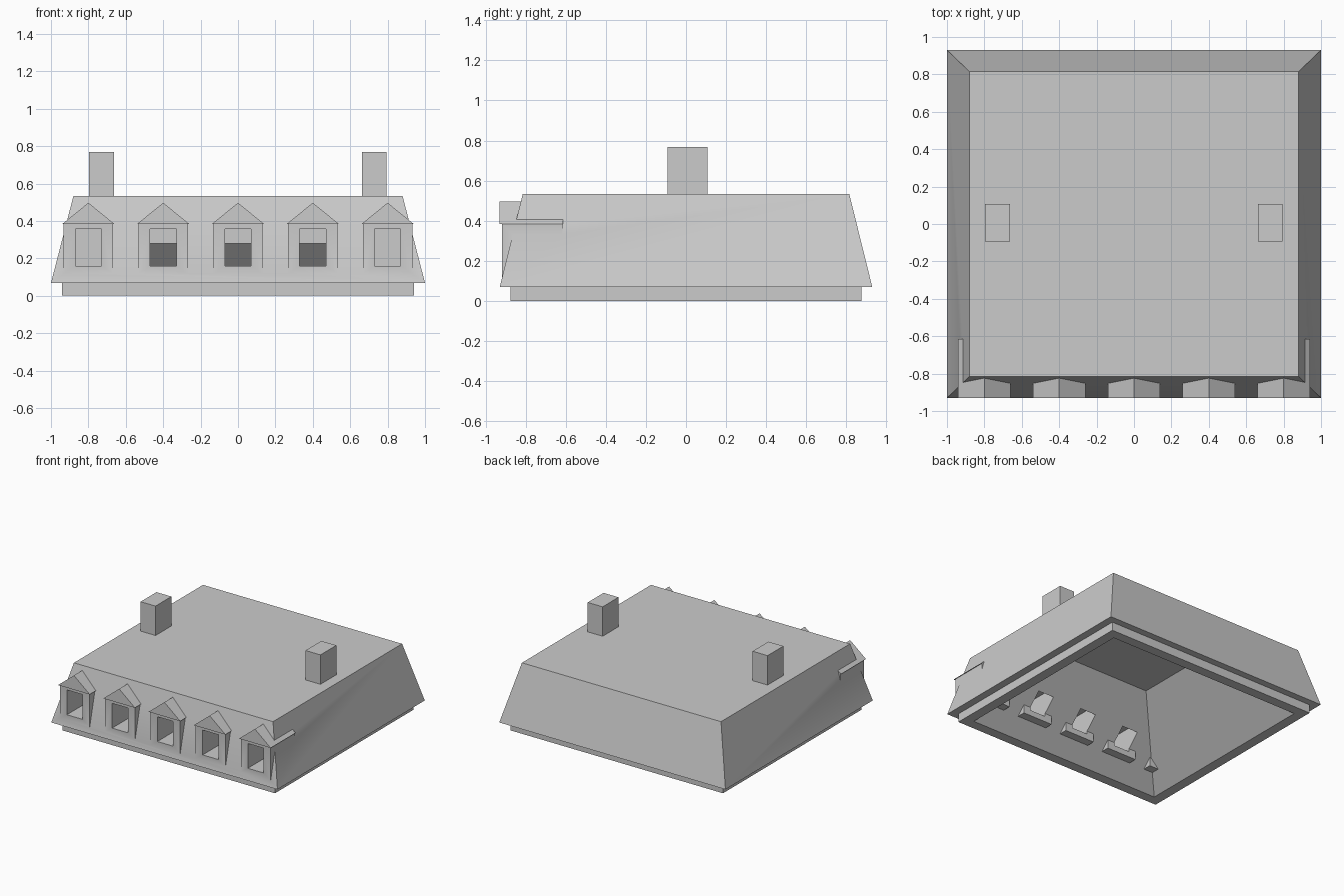
import bpy
import bmesh
import math

cube = bpy.data.objects.get("Cube")
if cube:
    bpy.data.objects.remove(cube, do_unlink=True)

grey = bpy.data.materials.new("plain_grey")
grey.use_nodes = True
grey.diffuse_color = (0.6, 0.6, 0.6, 1)
grey.node_tree.nodes["Principled BSDF"].inputs["Base Color"].default_value = (0.6, 0.6, 0.6, 1)


def finish(bm, name):
    bmesh.ops.recalc_face_normals(bm, faces=bm.faces[:])
    mesh = bpy.data.meshes.new(name)
    bm.to_mesh(mesh)
    bm.free()
    mesh.materials.append(grey)
    obj = bpy.data.objects.new(name, mesh)
    bpy.context.collection.objects.link(obj)
    return obj


def box_row(name, centres, half, y0, y1, z0, z1):
    bm = bmesh.new()
    for c in centres:
        for v in bmesh.ops.create_cube(bm, size=1)["verts"]:
            v.co = (c + math.copysign(half, v.co.x),
                    y1 if v.co.y > 0 else y0, z1 if v.co.z > 0 else z0)
    return finish(bm, name)


def combine(target, other, operation):
    """Merge another solid into the target, or cut it away."""
    mod = target.modifiers.new("combine", "BOOLEAN")
    mod.operation = operation
    mod.solver = "EXACT"
    mod.object = other
    with bpy.context.temp_override(object=target, active_object=target):
        bpy.ops.object.modifier_apply(modifier=mod.name)
    bpy.data.objects.remove(other, do_unlink=True)


# Hollow roof shell: rectangular rings from the inner ceiling, under the rim, up to the flat top
rings = [(0.375, 0.31, 0.5), (0.86, 0.795, 0), (0.94, 0.875, 0),
         (0.94, 0.875, 0.068), (1, 0.93, 0.068), (0.88, 0.815, 0.533)]
bm = bmesh.new()
loops = [[bm.verts.new((sx * x, sy * y, z)) for sx, sy in ((-1, -1), (1, -1), (1, 1), (-1, 1))]
         for x, y, z in rings]
for a, b in zip(loops, loops[1:]):
    for i in range(4):
        j = (i + 1) % 4
        bm.faces.new((a[i], a[j], b[j], b[i]))
bm.faces.new(loops[0])
bm.faces.new(loops[-1])
roof = finish(bm, "mansard_roof_with_dormers")

# Dormer bodies, whose lower back edges reach into the attic
dormers = [-0.8, -0.4, 0, 0.4, 0.8]
combine(roof, box_row("dormer_bodies", dormers, 0.132, -0.918, -0.617, 0.115, 0.387), "UNION")

# Gabled dormer roofs
bm = bmesh.new()
for c in dormers:
    front, back = [[bm.verts.new((c + x, y, z)) for x, z in ((-0.14, 0.383), (0.14, 0.383), (0, 0.497))]
                   for y in (-0.93, -0.615)]
    bm.faces.new(front)
    bm.faces.new(back)
    for i in range(3):
        j = (i + 1) % 3
        bm.faces.new((front[i], front[j], back[j], back[i]))
combine(roof, finish(bm, "dormer_gables"), "UNION")

# Window openings through the dormers and the thick roof
combine(roof, box_row("window_cutter", dormers, 0.07, -1.1, -0.523, 0.16, 0.358), "DIFFERENCE")

# Dormers blend softly into the roof slope, all other edges stay sharp
bpy.ops.object.select_all(action="DESELECT")
roof.select_set(True)
bpy.context.view_layer.objects.active = roof
bpy.ops.object.shade_smooth_by_angle(angle=math.radians(30))

# Chimneys
for name, x in (("right_chimney", -0.73), ("left_chimney", 0.728)):
    box_row(name, [x], 0.066, -0.093, 0.107, 0.53, 0.768)
